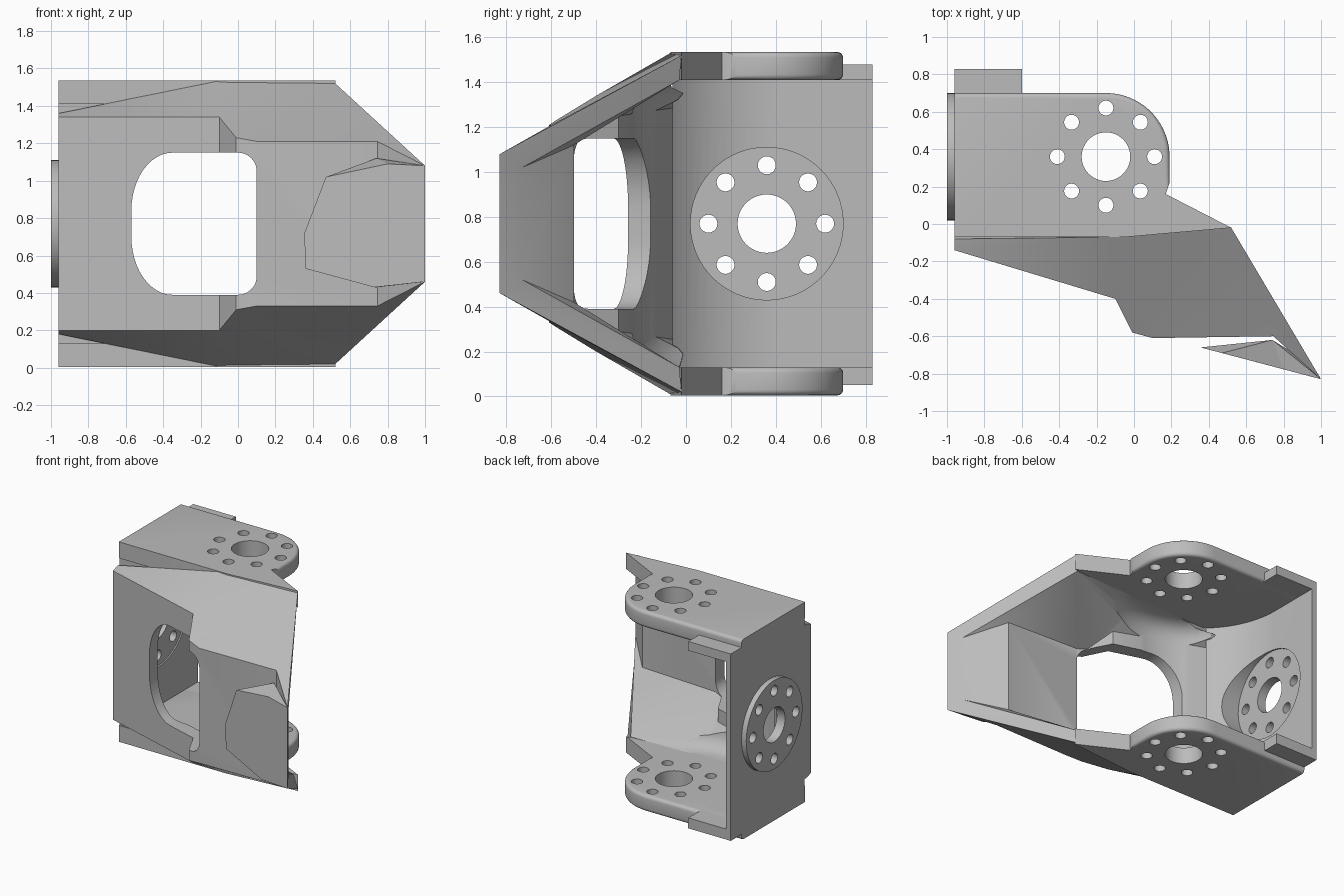
import bpy, bmesh
from math import sin, cos, pi, radians
from mathutils import Matrix, Vector

if "Cube" in bpy.data.objects:
    bpy.data.objects.remove(bpy.data.objects["Cube"])

MID = 0.77          # mirror height
AXIS = (-0.15, 0.36)  # vertical pivot axis

grey = bpy.data.materials.new("satin grey")
grey.use_nodes = True
grey.diffuse_color = (0.5, 0.5, 0.5, 1)
grey.node_tree.nodes["Principled BSDF"].inputs["Base Color"].default_value = grey.diffuse_color


def finish(name, bm):
    bmesh.ops.recalc_face_normals(bm, faces=bm.faces)
    me = bpy.data.meshes.new(name)
    bm.to_mesh(me)
    bm.free()
    me.materials.append(grey)
    ob = bpy.data.objects.new(name, me)
    bpy.context.collection.objects.link(ob)
    return ob


def arc(cx, cy, rx, ry, a0, a1, n=12):
    angles = [radians(a0 + (a1 - a0) * i / n) for i in range(n + 1)]
    return [(cx + rx * cos(a), cy + ry * sin(a)) for a in angles]


def add_prism(bm, points, offset):
    """Extrude a 3D outline along an offset vector."""
    face = bm.faces.new([bm.verts.new(p) for p in points])
    new = bmesh.ops.extrude_face_region(bm, geom=[face], use_keep_orig=True)
    moved = [g for g in new["geom"] if isinstance(g, bmesh.types.BMVert)]
    bmesh.ops.translate(bm, verts=moved, vec=offset)


def round_rims(bm, radius, low_y, high_y):
    """Round the level edges lying between two depths."""
    bmesh.ops.recalc_face_normals(bm, faces=bm.faces)
    rim = [e for e in bm.edges if abs(e.verts[0].co.z - e.verts[1].co.z) < 0.01
           and all(low_y < v.co.y < high_y for v in e.verts)]
    bmesh.ops.bevel(bm, geom=rim, offset=radius, segments=4, affect='EDGES', profile=0.5)


def add_cylinder(bm, centre, radius, depth, turn=None, n=48):
    mat = Matrix.Translation(centre) @ (turn or Matrix())
    bmesh.ops.create_cone(bm, cap_ends=True, segments=n, radius1=radius,
                          radius2=radius, depth=depth, matrix=mat)


def bolt_circle(name, centre, depth, turn=None):
    """Cutter: one bore with eight bolt holes around it."""
    bm = bmesh.new()
    turn = turn or Matrix()
    add_cylinder(bm, centre, 0.13, depth, turn)
    for i in range(8):
        a = i * pi / 4
        offset = turn @ Vector((0.26 * cos(a), 0.26 * sin(a), 0))
        add_cylinder(bm, Vector(centre) + offset, 0.04, depth, turn, 20)
    return finish(name, bm)


def cavity_cutter(name, rounding):
    """Cutter: round-backed clearance, open to the rear."""
    bm = bmesh.new()
    outline = arc(-0.25, 0.43, 0.67, 0.67, 180, 360, 48) + [(0.42, 1), (-0.92, 1)]
    add_prism(bm, [(x, y, 0.13) for x, y in outline], (0, 0, 1.28))
    if rounding:
        round_rims(bm, rounding, -1, 0.44)
    return finish(name, bm)


def cut(ob, *cutters):
    for c in cutters:
        mod = ob.modifiers.new("cut", 'BOOLEAN')
        mod.operation, mod.solver, mod.object = 'DIFFERENCE', 'EXACT', c
        mod.use_self = True
    bpy.context.view_layer.objects.active = ob
    for mod in list(ob.modifiers):
        bpy.ops.object.modifier_apply(modifier=mod.name)


def smooth(ob):
    bpy.ops.object.select_all(action='DESELECT')
    ob.select_set(True)
    bpy.context.view_layer.objects.active = ob
    bpy.ops.object.shade_smooth_by_angle(angle=radians(25))


# Cutters
side_turn = Matrix.Rotation(pi / 2, 4, 'Y')
pivot_holes = bolt_circle("pivot_hole_cutter", (*AXIS, MID), 3)
side_holes = bolt_circle("side_hole_cutter", (-0.95, 0.36, MID), 0.6, side_turn)
cavity = cavity_cutter("cavity_cutter", 0)
shell_cavity = cavity_cutter("shell_cavity_cutter", 0.13)

bm = bmesh.new()
add_cylinder(bm, (-0.63, 0.36, MID), 0.34, 0.6, side_turn, 64)
recess = finish("recess_cutter", bm)

bm = bmesh.new()
outline = (arc(0.0, 1.05, 0.1, 0.1, 0, 90) + arc(-0.35, 0.84, 0.22, 0.31, 90, 180)
           + arc(-0.35, 0.7, 0.22, 0.31, 180, 270) + arc(0.0, 0.49, 0.1, 0.1, 270, 360))
add_prism(bm, [(x, -1, z) for x, z in outline], (0, 1.05, 0))
window = finish("window_cutter", bm)

# Pivot plates, top and bottom, with rounded ends
outline = ([(-0.96, -0.07), (-0.05, -0.07), (0.52, -0.02), (0.17, 0.16), (0.19, 0.22)]
           + arc(*AXIS, 0.34, 0.34, 0, 90, 20) + [(-0.96, 0.7)])
for name, z in (("top_plate", 1.41), ("bottom_plate", 0.005)):
    bm = bmesh.new()
    add_prism(bm, [(x, y, z) for x, y in outline], (0, 0, 0.125))
    round_rims(bm, 0.025, 0.2, 1)
    plate = finish(name, bm)
    cut(plate, pivot_holes)
    smooth(plate)

# Side wall with concave inner face and a rear lip
bm = bmesh.new()
outline = [(-0.96, -0.06), (-0.6, -0.06), (-0.6, 0.83), (-0.96, 0.83)]
add_prism(bm, [(x, y, 0.05) for x, y in outline], (0, 0, 1.43))
wall = finish("side_wall", bm)
cut(wall, cavity, recess, side_holes)
smooth(wall)

# Round mounting flange on the side wall
bm = bmesh.new()
add_cylinder(bm, (-0.965, 0.36, MID), 0.34, 0.07, side_turn, 64)
flange = finish("side_flange", bm)
cut(flange, side_holes)
smooth(flange)

# Faceted front shell: outer and inner skins, upper points mirrored below
outer = {
    "T1": (-0.96, -0.08, 1.36), "T2": (-0.12, -0.07, 1.53), "T4": (0.52, -0.02, 1.52),
    "A": (-0.96, -0.14, 1.34), "B": (-0.1, -0.4, 1.34), "C": (-0.01, -0.58, 1.23),
    "D": (0.1, -0.61, 1.21), "E": (0.745, -0.6, 1.21), "F": (1, -0.83, 1.08),
}
inner = {
    "T1": (-0.96, 0.0, 1.33), "T2": (-0.12, -0.05, 1.41), "T4": (0.49, -0.03, 1.41),
    "A": (-0.96, -0.03, 1.29), "B": (-0.06, -0.3, 1.25), "C": (0.03, -0.47, 1.15),
    "D": (0.1, -0.5, 1.14), "E": (0.72, -0.5, 1.12), "F": (0.94, -0.73, 1.02),
}
bm = bmesh.new()
skins = []
for points in (outer, inner):
    up = {k: bm.verts.new(p) for k, p in points.items()}
    low = {k: bm.verts.new((x, y, 2 * MID - z)) for k, (x, y, z) in points.items()}
    for keys in ("T1 A T2", "A B T2", "T2 B C", "T2 C T4", "C D T4", "D E T4", "E F T4"):
        for half in (up, low):
            bm.faces.new([half[k] for k in keys.split()])
    for a, b in zip("ABCDE", "BCDEF"):
        bm.faces.new([up[a], low[a], low[b], up[b]])
    border = "A T1 T2 T4 F".split()
    skins.append([up[k] for k in border] + [low[k] for k in reversed(border)])
out, inn = skins
for i in range(len(out)):
    bm.faces.new([out[i - 1], out[i], inn[i], inn[i - 1]])
shell = finish("front_shell", bm)
cut(shell, window, shell_cavity)
smooth(shell)

# Raised wedge-shaped prow panel
wedge = [(0.36, -0.66, 0.53), (0.355, -0.66, 0.72), (0.47, -0.69, 1.02),
         (0.8, -0.777, 1.09), (1, -0.83, 1.08), (1, -0.83, 0.46), (0.73, -0.758, 0.43),
         (0.74, -0.62, 0.43), (0.74, -0.62, 1.12), (0.9, -0.72, 1.02), (0.9, -0.72, 0.5)]
bm = bmesh.new()
hull = bmesh.ops.convex_hull(bm, input=[bm.verts.new(p) for p in wedge])
spare = {g for g in hull["geom_interior"] + hull["geom_unused"]
         if isinstance(g, bmesh.types.BMVert)}
bmesh.ops.delete(bm, geom=list(spare), context='VERTS')
bmesh.ops.dissolve_limit(bm, angle_limit=radians(2), verts=bm.verts, edges=bm.edges)
finish("prow_panel", bm)

for c in (pivot_holes, side_holes, recess, cavity, shell_cavity, window):
    bpy.data.objects.remove(c)
